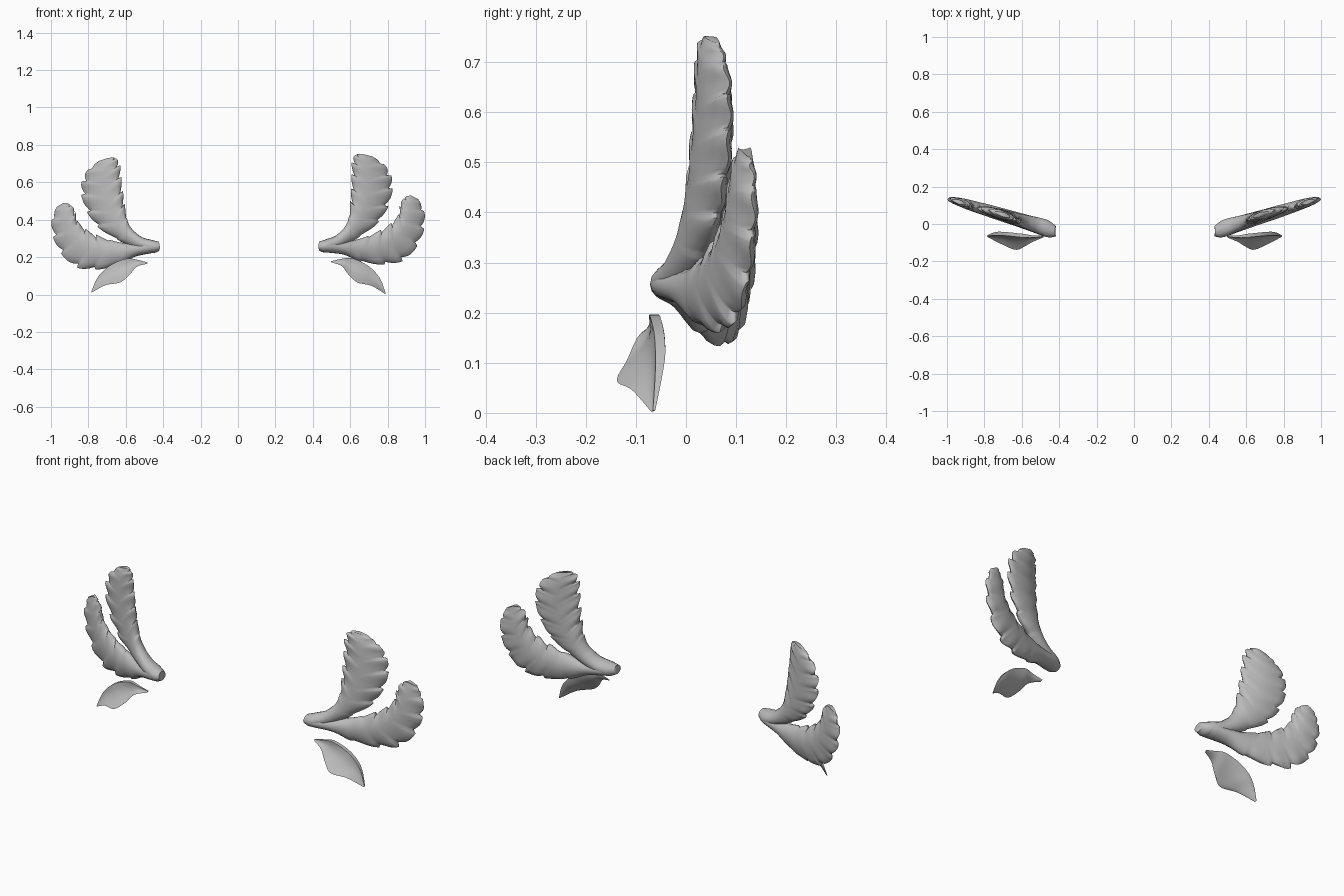
import bpy
import math
from mathutils import Vector

if "Cube" in bpy.data.objects:
    bpy.data.objects.remove(bpy.data.objects["Cube"])

grey = bpy.data.materials.new("plain grey")
grey.diffuse_color = (0.5, 0.5, 0.5, 1)
grey.use_nodes = True
grey.node_tree.nodes["Principled BSDF"].inputs["Base Color"].default_value = grey.diffuse_color


def spline(rows, t):
    """Catmull-Rom sample of equal-length rows, t from 0 to 1."""
    n = len(rows) - 1
    f = min(max(t, 0), 1) * n
    i = min(int(f), n - 1)
    u = f - i
    p = [rows[min(max(k, 0), n)] for k in (i - 1, i, i + 1, i + 2)]
    return [0.5 * (2 * b + (c - a) * u + (2 * a - 5 * b + 4 * c - d) * u * u
                   + (3 * b - a - 3 * c + d) * u ** 3) for a, b, c, d in zip(*p)]


def make(name, verts, faces, angle):
    mesh = bpy.data.meshes.new(name)
    mesh.from_pydata(verts, [], faces)
    mesh.materials.append(grey)
    ob = bpy.data.objects.new(name, mesh)
    bpy.context.collection.objects.link(ob)
    bpy.ops.object.select_all(action='DESELECT')
    ob.select_set(True)
    bpy.context.view_layer.objects.active = ob
    bpy.ops.object.mode_set(mode='EDIT')
    bpy.ops.mesh.select_all(action='SELECT')
    bpy.ops.mesh.normals_make_consistent(inside=False)
    bpy.ops.object.mode_set(mode='OBJECT')
    bpy.ops.object.shade_smooth_by_angle(angle=math.radians(angle))
    return ob


def mirrored(point, pivot, angle, shift):
    """Reflect to the left side, tilted slightly about a pivot (x, z)."""
    x, y, z = point
    dx, dz = x - pivot[0], z - pivot[1]
    c, s = math.cos(angle), math.sin(angle)
    return (-(pivot[0] + dx * c - dz * s + shift), y, pivot[1] + dx * s + dz * c)


# Each row: inner edge x z, spine x z, outer edge x z, half thickness
UPPER = [
    (.433, .283, .43, .258, .433, .235, .028),
    (.47, .295, .475, .26, .475, .225, .046),
    (.53, .32, .545, .287, .56, .255, .042),
    (.585, .385, .61, .345, .65, .31, .036),
    (.60, .47, .66, .42, .745, .385, .033),
    (.607, .55, .69, .51, .805, .49, .031),
    (.612, .64, .705, .61, .82, .60, .028),
    (.615, .72, .69, .70, .79, .68, .024),
    (.64, .752, .67, .75, .72, .738, .012)]
LOWER = [
    (.433, .28, .43, .257, .433, .235, .028),
    (.48, .29, .48, .257, .475, .225, .046),
    (.57, .285, .57, .25, .565, .213, .042),
    (.66, .30, .665, .245, .655, .178, .038),
    (.74, .33, .76, .26, .775, .165, .035),
    (.81, .37, .84, .305, .895, .195, .031),
    (.86, .425, .895, .375, .975, .305, .028),
    (.87, .485, .92, .46, .995, .42, .023),
    (.90, .525, .925, .53, .965, .51, .012)]


def feather(rows, teeth, back):
    """Ridged frond with a round stem and swept, notched edges."""
    rings, half = 97, 8
    verts, faces = [], []
    for r in range(rings):
        t = r / (rings - 1)
        mx, mz, th = (spline(rows, t)[k] for k in (2, 3, 6))
        blade = min(max((t - 0.27) / 0.2, 0), 1)
        fade = min((1 - t) / 0.1, 1)
        # edge points run ahead of the spine so the teeth point to the tip
        row = spline(rows, t + 0.05 * blade * fade)
        mid = Vector((mx, mz))
        ring = []
        for k in range(half * 2):
            a = math.pi * k / half
            c, s = math.cos(a), math.sin(a)
            w = abs(c)
            left = c > 0
            phase = t * teeth + (0 if left else 0.4)
            saw = phase % 1.0
            notch = 1 + blade * fade * (0.06 - 0.22 * (1 - saw) ** 3)
            edge = mid + (Vector(row[0:2] if left else row[4:6]) - mid) * notch
            p = mid + (edge - mid) * w
            # shallow veins grow toward the edge
            vein = math.cos(2 * math.pi * (phase - 0.6 + 0.35 * w))
            y = -s * th * (1 - 0.25 * blade * w)
            y += blade * fade * 0.005 * vein * w ** 2
            y += back * t ** 1.3
            ring.append((p.x, -0.033 + 0.29 * (p.x - 0.45) + y, p.y))
        verts += ring
    n = half * 2
    for r in range(rings - 1):
        for k in range(n):
            faces.append((r * n + k, r * n + (k + 1) % n,
                          (r + 1) * n + (k + 1) % n, (r + 1) * n + k))
    faces += [tuple(range(n)), tuple(range((rings - 1) * n, rings * n))]
    return verts, faces


for name, rows, teeth, back in (("upper_feather", UPPER, 10, .018),
                                ("lower_feather", LOWER, 10, .012)):
    verts, faces = feather(rows, teeth, back)
    make(name + "_right", verts, faces, 60)
    make(name + "_left", [mirrored(v, (.43, .26), math.radians(-4.5), -.012)
                          for v in verts], faces, 60)

# Cupped leaf: back rim and front lip, each x y z
RIM = [(.497, -.066, .178), (.55, -.073, .19), (.61, -.072, .194), (.695, -.063, .154),
       (.757, -.061, .09), (.79, -.066, .006)]
LIP = [(.499, -.072, .172), (.555, -.096, .152), (.592, -.118, .105), (.64, -.138, .064),
       (.715, -.108, .046), (.787, -.070, .003)]


def leaf():
    nu, nv = 25, 9
    verts, faces = [], []
    for layer in range(2):
        for i in range(nu):
            a, b = (Vector(spline(p, i / (nu - 1))) for p in (RIM, LIP))
            span = min((b - a).length / 0.1, 1)
            for j in range(nv):
                v = j / (nv - 1)
                p = a.lerp(b, v)
                p.y += 0.018 * span * math.sin(math.pi * v)
                # back layer gives a thick rim that thins toward the lip
                p.y += layer * (0.004 + 0.016 * span * (1 - v))
                verts.append(tuple(p))
    m = nu * nv
    for i in range(nu - 1):
        for j in range(nv - 1):
            q = (i * nv + j, i * nv + j + 1, (i + 1) * nv + j + 1, (i + 1) * nv + j)
            faces += [q, tuple(m + k for k in reversed(q))]
    # close the border between the two layers
    border = [i * nv for i in range(nu)] + [(nu - 1) * nv + j for j in range(1, nv)]
    border += [i * nv + nv - 1 for i in range(nu - 2, -1, -1)] + list(range(nv - 2, 0, -1))
    for a, b in zip(border, border[1:] + border[:1]):
        faces.append((a, b, m + b, m + a))
    return verts, faces


verts, faces = leaf()
make("ear_leaf_right", verts, faces, 40)
make("ear_leaf_left", [mirrored(v, (.64, .1), math.radians(3), -.01) for v in verts],
     faces, 40)
